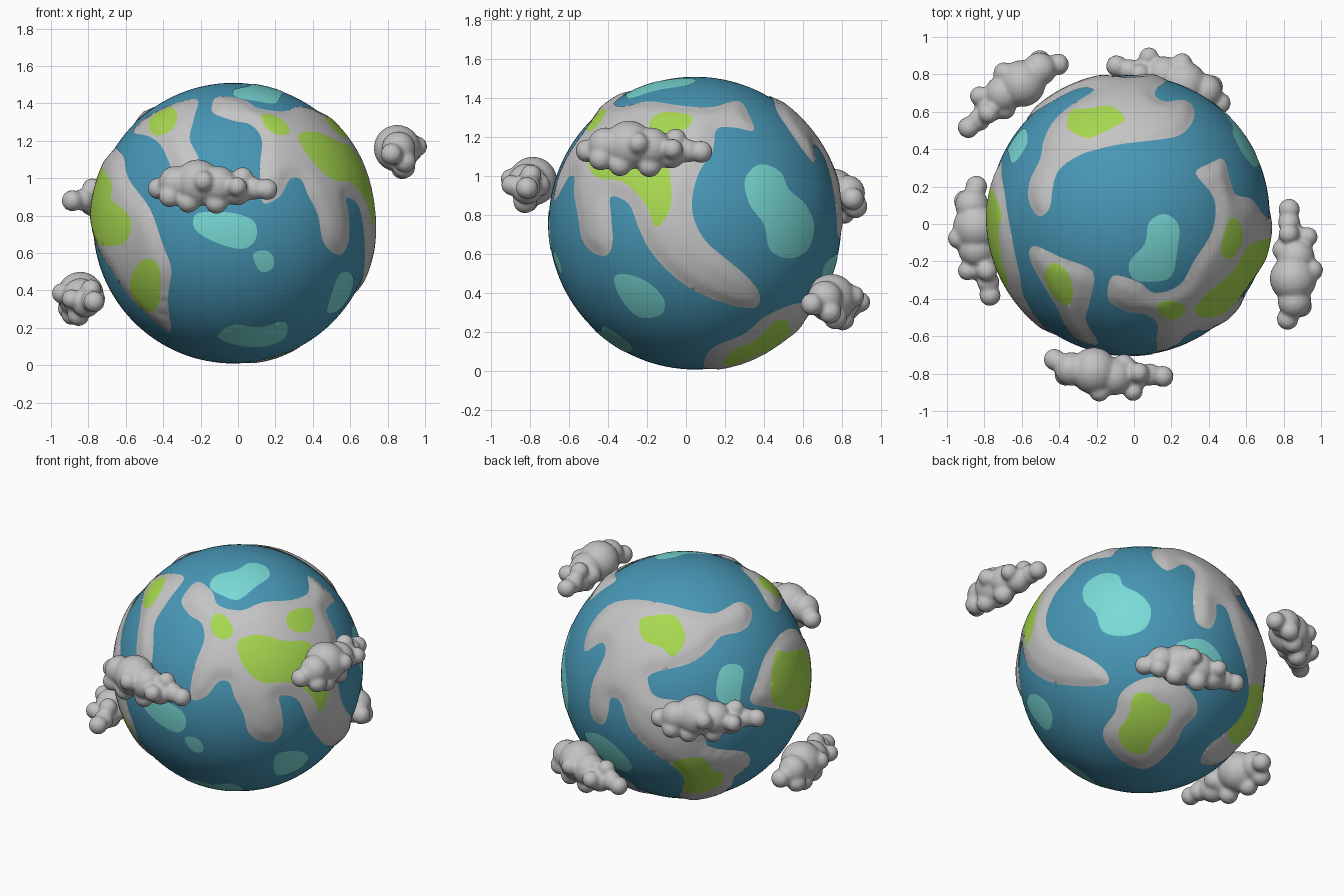
import bpy
import bmesh
from math import sin, cos, radians, sqrt
from mathutils import Vector, Matrix, geometry, kdtree

if "Cube" in bpy.data.objects:
    bpy.data.objects.remove(bpy.data.objects["Cube"], do_unlink=True)

CENTRE = Vector((-0.025, 0.046, 0.76))
RADIUS = 0.75


def material(name, red, green, blue):
    mat = bpy.data.materials.new(name)
    mat.use_nodes = True
    colour = (red, green, blue, 1)
    mat.diffuse_color = colour
    shader = next(n for n in mat.node_tree.nodes if n.type == "BSDF_PRINCIPLED")
    shader.inputs["Base Color"].default_value = colour
    shader.inputs["Roughness"].default_value = 0.8
    return mat


ocean_blue = material("ocean_blue", 0.065, 0.31, 0.47)
shallow_teal = material("shallow_teal", 0.19, 0.70, 0.67)
land_grey = material("land_grey", 0.56, 0.56, 0.56)
forest_green = material("forest_green", 0.39, 0.69, 0.08)
cloud_grey = material("cloud_grey", 0.54, 0.54, 0.54)


def add_object(name, mesh, *mats):
    for mat in mats:
        mesh.materials.append(mat)
    for poly in mesh.polygons:
        poly.use_smooth = True
    obj = bpy.data.objects.new(name, mesh)
    bpy.context.scene.collection.objects.link(obj)
    return obj


# Drawing planes that touch the globe from one side
def plane(turn, tilt):
    a, e = radians(turn), radians(tilt)
    toward = Vector((sin(a) * cos(e), -cos(a) * cos(e), sin(e)))
    right = Vector((cos(a), sin(a), 0))
    return right, toward.cross(right), toward


FRONT, SIDE, TOP = plane(0, 0), plane(90, 0), plane(0, 90)
CORNER, REAR, BELOW = plane(35, 25), plane(215, 25), plane(145, -25)


def on(side, *points):
    """Directions on the globe for points given in percent of its radius."""
    right, up, toward = side
    result = []
    for a, b in points:
        a, b = a / 100, b / 100
        depth = sqrt(max(0, 1 - a * a - b * b))
        result.append((right * a + up * b + toward * depth).normalized())
    return result


def smooth_loop(points, steps=4):
    """Closed spline through the points."""
    result = []
    for i, p in enumerate(points):
        before, after, last = points[i - 1], points[(i + 1) % len(points)], points[(i + 2) % len(points)]
        for k in range(steps):
            t = k / steps
            result.append(p + (after - before) * (t / 2)
                          + (before * 2 - p * 5 + after * 4 - last) * (t * t / 2)
                          + (p * 3 - before - after * 3 + last) * (t ** 3 / 2))
    return result


def inside(p, loop):
    odd = False
    for i, b in enumerate(loop):
        a = loop[i - 1]
        if (a.y > p.y) != (b.y > p.y) and p.x < a.x + (p.y - a.y) * (b.x - a.x) / (b.y - a.y):
            odd = not odd
    return odd


def patch(name, mats, bulge, outline, *inner):
    """Curved plate on the globe; the inner outlines take the second material."""
    turn = sum(outline, Vector()).normalized().rotation_difference(Vector((0, 0, 1)))

    def flatten(d):
        d = turn @ d
        return Vector((d.x, d.y)) / (1 + d.z)

    loops = [smooth_loop([flatten(d) for d in loop]) for loop in (outline, *inner)]
    points, edges = [], []
    for loop in loops:
        start, count = len(points), len(loop)
        points += loop
        edges += [(start + i, start + (i + 1) % count) for i in range(count)]
    # Even filling points keep the plate round
    shore, step = loops[0], 0.02
    xs, ys = [p.x for p in shore], [p.y for p in shore]
    for i in range(int((max(xs) - min(xs)) / step) + 1):
        for j in range(int((max(ys) - min(ys)) / step) + 1):
            p = Vector((min(xs) + (i + j % 2 / 2) * step, min(ys) + j * step))
            if inside(p, shore):
                points.append(p)
    flat, _, faces = geometry.delaunay_2d_cdt(points, edges, [], 0, 1e-5)[:3]

    tree = kdtree.KDTree(len(shore))
    for i, p in enumerate(shore):
        tree.insert(p.to_3d(), i)
    tree.balance()
    verts = []
    for p in flat:
        s = p.length_squared
        d = turn.inverted() @ (Vector((2 * p.x, 2 * p.y, 1 - s)) / (1 + s))
        t = min(tree.find(p.to_3d())[2] / 0.06, 1)
        verts.append(CENTRE + d * (RADIUS + 0.003 + bulge * t * t * (3 - 2 * t)))
    kept, slots = [], []
    for face in faces:
        middle = sum((flat[i] for i in face), Vector((0, 0))) / len(face)
        if inside(middle, shore):
            kept.append(face)
            slots.append(int(any(inside(middle, loop) for loop in loops[1:])))
    mesh = bpy.data.meshes.new(name)
    mesh.from_pydata(verts, [], kept)
    obj = add_object(name, mesh, *mats)
    for poly, slot in zip(mesh.polygons, slots):
        poly.material_index = slot
    bm = bmesh.new()
    bm.from_mesh(mesh)
    bmesh.ops.delete(bm, geom=[v for v in bm.verts if not v.link_faces], context="VERTS")
    bm.to_mesh(mesh)
    bm.free()
    return obj


def continent(name, outline, *forests):
    patch(name, (land_grey, forest_green), 0.015, outline, *forests)


def shallows(name, outline):
    patch(name, (shallow_teal,), 0, outline)


# Ocean ball
bm = bmesh.new()
bmesh.ops.create_uvsphere(bm, u_segments=128, v_segments=64, radius=RADIUS, matrix=Matrix.Translation(CENTRE))
ball = bpy.data.meshes.new("ocean")
bm.to_mesh(ball)
bm.free()
add_object("ocean", ball, ocean_blue)

# Continents with their forests
continent(
    "west_continent",
    on(FRONT, (-83, 53), (-78, 47), (-75, 33), (-59, 10), (-49, -18), (-44, -33), (-46, -48),
       (-44, -77), (-59, -67), (-77, -48), (-88, -31))
    + on(REAR, (88, -30), (72, -27), (53, -22), (57, -6), (63, 12), (70, 24)),
    on(REAR, (73, 19), (68, 0), (69, -20), (80, -27))
    + on(FRONT, (-97, -13), (-86, -16), (-75, -13), (-71, -1), (-75, 8), (-85, 17), (-85, 29), (-91, 40)),
    on(FRONT, (-61, -25), (-53, -28), (-51, -40), (-52, -57), (-59, -62), (-68, -56), (-72, -43), (-68, -31)))

continent(
    "rear_continent",
    on(TOP, (25, 94), (18, 87), (25, 81), (42, 81), (46, 69), (36, 57), (14, 53))
    + on(REAR, (-14, 57), (5, 52), (25, 50), (43, 59), (53, 54), (53, 43), (45, 35), (29, 31), (19, 20),
         (3, 9), (-27, 1), (-29, -9), (-22, -18), (3, -23), (21, -40), (18, -57), (48, -62), (52, -72), (40, -83))
    + on(BELOW, (62, -76), (47, -77), (51, -65), (66, -52), (78, -38), (83, -20))
    + on(REAR, (-29, -60), (-45, -42), (-52, -22), (-60, -19), (-62, -31), (-66, -40), (-74, -36), (-77, -24)),
    on(REAR, (-36, 43), (-25, 47), (-9, 47), (-2, 38), (0, 28), (-5, 18), (-11, 15), (-19, 22), (-33, 28)),
    on(REAR, (-10, -72), (0, -66), (15, -66), (21, -75), (31, -79), (25, -89), (7, -94), (-5, -91)))

continent(
    "east_continent",
    on(FRONT, (-15, 79), (-1, 73), (12, 70), (20, 60), (19, 42), (19, 24), (22, 14), (33, 19), (40, 31),
       (48, 31), (53, 20), (60, 6), (63, -11), (69, -20), (77, -22), (82, -12), (82, 5), (80, 18))
    + on(SIDE, (-45, 13), (-38, -4), (-31, -18), (-19, -32), (-4, -44), (13, -52), (30, -57), (42, -57),
         (44, -48), (36, -37), (22, -25), (8, -13), (0, 1), (-2, 16), (3, 35), (12, 49), (15, 64),
         (27, 65), (40, 63), (37, 73), (30, 83), (12, 79), (-10, 80))
    + on(TOP, (46, -32), (36, -49), (18, -55), (6, -47), (-12, -43)),
    on(CORNER, (0, 22), (16, 26), (37, 21), (55, 20), (67, 0), (71, -20), (64, -35), (58, -23), (41, -12),
       (20, -12), (7, -3), (0, 10)),
    on(SIDE, (-30, 68), (-21, 74), (-3, 72), (-4, 65), (-16, 59), (-28, 62)),
    on(FRONT, (20, 76), (29, 75), (38, 68), (38, 62), (30, 62), (22, 68)))

continent(
    "north_west_island",
    on(FRONT, (-67, 71), (-49, 82), (-26, 88), (-28, 74), (-31, 60), (-25, 47), (-22, 33), (-31, 27),
       (-41, 33), (-46, 44), (-52, 56), (-61, 62), (-71, 64)),
    on(FRONT, (-59, 70), (-53, 78), (-43, 81), (-39, 74), (-43, 65), (-52, 62), (-58, 64)))

continent(
    "south_island",
    on(BELOW, (-24, -29), (-13, -19), (3, -14), (23, -17), (37, -29), (39, -41), (29, -53), (24, -65),
       (11, -80), (-1, -85), (-17, -80), (-32, -67), (-35, -56), (-27, -43)),
    on(BELOW, (-13, -29), (-1, -27), (7, -33), (17, -37), (15, -51), (5, -61), (-1, -73), (-17, -69),
       (-23, -57), (-16, -45)))

# Shallow water
shallows("front_shallows", on(FRONT, (-27, 6), (-17, 8), (1, 7), (15, 1), (16, -11), (8, -18),
                              (-6, -16), (-20, -10), (-28, -3)))
shallows("small_shallows", on(FRONT, (14, -24), (17, -20), (25, -20), (29, -26), (27, -33), (19, -34)))
shallows("south_shallows", on(FRONT, (-11, -79), (1, -72), (19, -74), (36, -70), (38, -79), (29, -86),
                              (12, -88), (-6, -84)))
shallows("south_east_shallows", on(SIDE, (-55, -37), (-45, -35), (-31, -41), (-21, -52), (-23, -62),
                                   (-38, -64), (-50, -52)))
shallows("east_shallows", on(SIDE, (34, 30), (44, 40), (58, 35), (64, 23), (75, 13), (81, -1), (77, -18),
                             (64, -24), (51, -18), (47, -1), (37, 13)))
shallows("north_shallows", on(TOP, (0, -33), (11, -20), (14, -5), (25, 1), (35, -7), (34, -25), (30, -43),
                              (18, -47), (3, -45)))
shallows("bay_shallows", on(REAR, (25, -12), (29, 5), (39, 9), (47, 4), (45, -12), (43, -22), (29, -22)))
shallows("rear_shallows", on(REAR, (-81, -47), (-69, -48), (-53, -60), (-43, -73), (-47, -78), (-61, -72),
                             (-77, -56)))

# Cloud made of merged puffs: along, across, height, radius
puffs = [
    (-0.29, 0.08, -0.01, 0.058), (-0.20, 0.03, 0.02, 0.09), (-0.08, 0.02, 0.02, 0.125),
    (0.03, -0.01, 0.01, 0.10), (0.13, -0.01, -0.02, 0.08), (0.22, 0, -0.01, 0.06),
    (0.29, -0.01, -0.015, 0.057), (0.13, -0.09, 0, 0.052), (-0.05, -0.09, 0.03, 0.055),
    (-0.13, -0.01, -0.08, 0.06), (0.02, -0.02, -0.085, 0.06), (0.16, 0.01, 0.05, 0.055),
    (-0.23, 0, -0.05, 0.06), (0.08, 0.05, 0, 0.06)]
bm = bmesh.new()
for along, across, height, size in puffs:
    bmesh.ops.create_icosphere(bm, subdivisions=4, radius=size, matrix=Matrix.Translation((along, across, height)))
cloud_mesh = bpy.data.meshes.new("cloud")
bm.to_mesh(cloud_mesh)
bm.free()
cloud_mesh.materials.append(cloud_grey)

for name, place, turn in (
        ("front_cloud", (-0.135, -0.805, 0.955), 0),
        ("right_cloud", (0.86, -0.21, 1.14), 98),
        ("rear_cloud", (0.19, 0.78, 0.355), 169),
        ("rear_left_cloud", (-0.67, 0.71, 0.895), 224),
        ("left_cloud", (-0.84, -0.10, 0.355), 286)):
    cloud = add_object(name, cloud_mesh)
    cloud.location = place
    cloud.rotation_euler.z = radians(turn)
    merge = cloud.modifiers.new("merge", "REMESH")
    merge.mode = "VOXEL"
    merge.voxel_size = 0.012
    merge.use_smooth_shade = True
    soften = cloud.modifiers.new("soften", "SMOOTH")
    soften.iterations = 3
